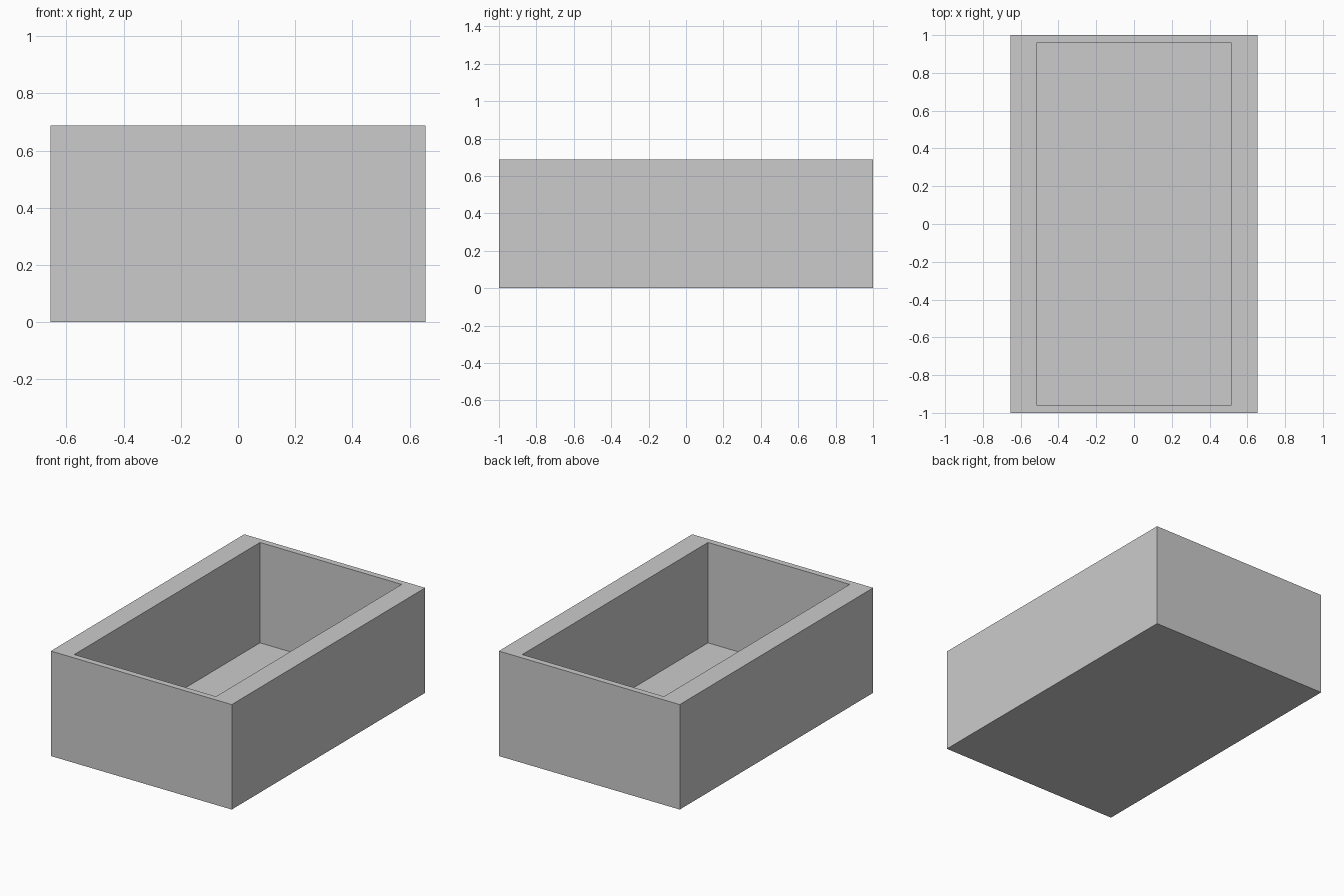
import bpy
import bmesh
from mathutils import Matrix

cube = bpy.data.objects.get("Cube")
if cube:
    bpy.data.objects.remove(cube, do_unlink=True)

WIDTH, LENGTH, HEIGHT = 1.31, 2.0, 0.687
INNER_WIDTH, INNER_LENGTH, FLOOR = 1.026, 1.92, 0.03

# Plain grey material
GREY = (0.6, 0.6, 0.6, 1.0)
grey = bpy.data.materials.new("plain grey")
grey.use_nodes = True
grey.diffuse_color = GREY
grey.node_tree.nodes["Principled BSDF"].inputs["Base Color"].default_value = GREY

# Solid block standing on the ground
bm = bmesh.new()
bmesh.ops.create_cube(bm, size=1.0, matrix=Matrix.Translation((0, 0, HEIGHT / 2))
                      @ Matrix.Diagonal((WIDTH, LENGTH, HEIGHT, 1)))

# Rim: inset the top face, with thick long walls and thin end walls
top = max(bm.faces, key=lambda f: f.calc_center_median().z)
bmesh.ops.inset_individual(bm, faces=[top], thickness=0.05)
for v in top.verts:
    v.co.x = INNER_WIDTH / 2 if v.co.x > 0 else -INNER_WIDTH / 2
    v.co.y = INNER_LENGTH / 2 if v.co.y > 0 else -INNER_LENGTH / 2

# Cavity: push the inner face down to the floor
result = bmesh.ops.extrude_discrete_faces(bm, faces=[top])
floor = result["faces"][0]
rim_loop = [v for v in bm.verts if abs(v.co.x) < WIDTH / 2 - 0.01 and v not in floor.verts[:]]
for v in floor.verts:
    v.co.z = FLOOR

# Cavity walls join the rim to the floor when the extrusion left them open
if any(e.is_boundary for e in bm.edges):
    edges = [e for e in bm.edges if e.is_boundary]
    bmesh.ops.bridge_loops(bm, edges=edges)
bmesh.ops.recalc_face_normals(bm, faces=bm.faces[:])

mesh = bpy.data.meshes.new("open_box")
bm.to_mesh(mesh)
bm.free()
mesh.materials.append(grey)
box = bpy.data.objects.new("open_box", mesh)
bpy.context.collection.objects.link(box)
